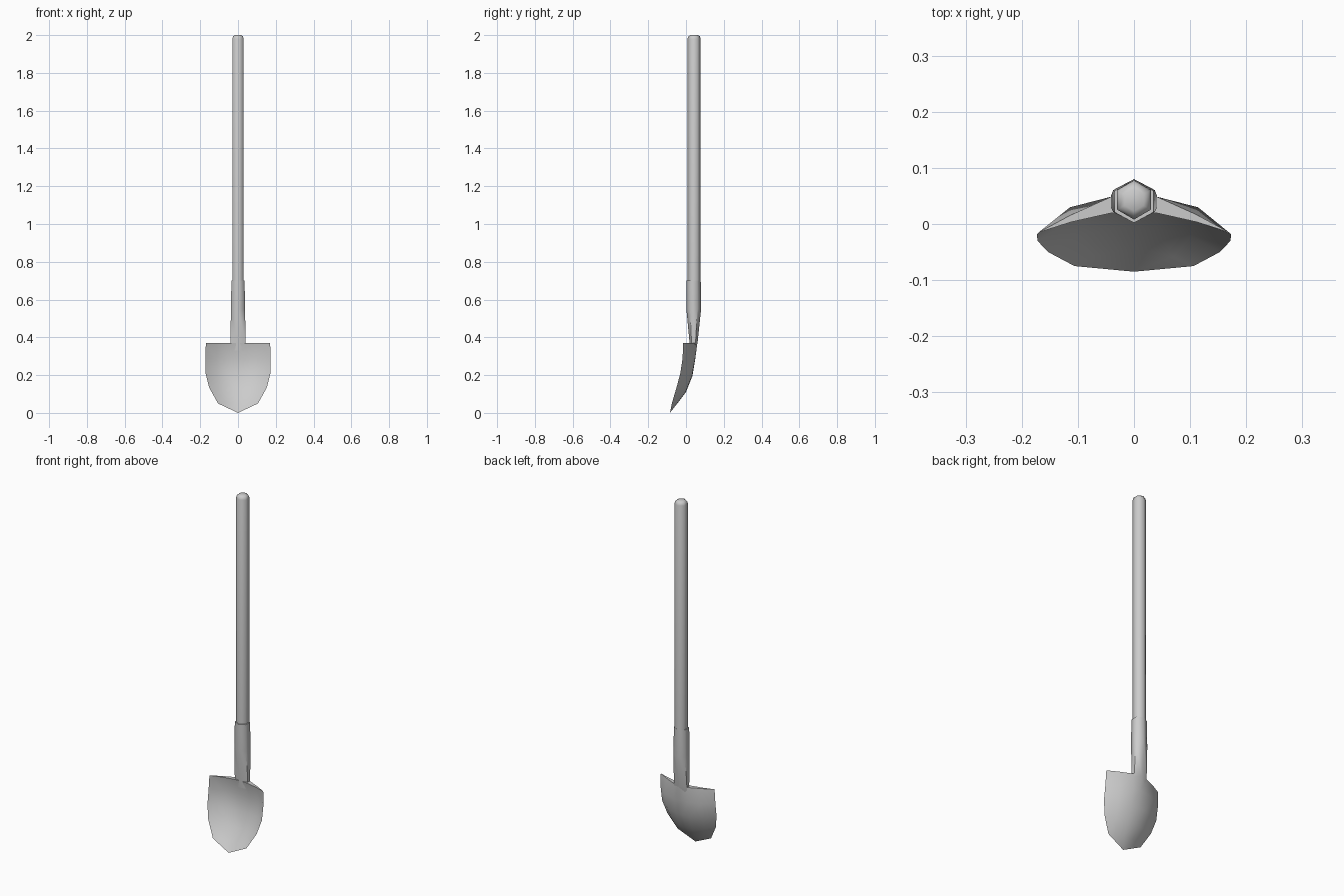
import bpy, bmesh
from math import sin, cos, pi, radians

if "Cube" in bpy.data.objects:
    bpy.data.objects.remove(bpy.data.objects["Cube"])

def finish(name, bm):
    bmesh.ops.remove_doubles(bm, verts=bm.verts, dist=1e-5)
    bmesh.ops.recalc_face_normals(bm, faces=bm.faces)
    me = bpy.data.meshes.new(name)
    bm.to_mesh(me)
    bm.free()
    ob = bpy.data.objects.new(name, me)
    bpy.context.collection.objects.link(ob)
    bpy.ops.object.select_all(action='DESELECT')
    ob.select_set(True)
    bpy.context.view_layer.objects.active = ob
    bpy.ops.object.shade_smooth_by_angle(angle=radians(65))
    return ob

def hex_loft(name, rings):
    """Six-sided loft; each ring is (z, centre y, half width x, half depth y)."""
    bm = bmesh.new()
    loops = []
    for z, cy, hx, hy in rings:
        loops.append([bm.verts.new((hx / cos(pi / 6) * sin(i * pi / 3),
                                    cy + hy * cos(i * pi / 3), z)) for i in range(6)])
    for a, b in zip(loops, loops[1:]):
        for i in range(6):
            j = (i + 1) % 6
            bm.faces.new((a[i], a[j], b[j], b[i]))
    bm.faces.new(loops[0])
    bm.faces.new(loops[-1])
    return finish(name, bm)

# Long handle with a rounded end
hex_loft("handle", [(0.60, 0.043, 0.030, 0.035), (1.98, 0.043, 0.030, 0.035),
                    (1.994, 0.043, 0.026, 0.030), (2.0, 0.043, 0.017, 0.020)])

# Metal socket tapering into the blade
hex_loft("socket", [(0.33, 0.037, 0.036, 0.014), (0.37, 0.040, 0.041, 0.021),
                    (0.55, 0.041, 0.037, 0.039), (0.70, 0.040, 0.035, 0.038)])

# Dished blade: rim x, rim y, rim z, centre y, centre z, curve power, centre thickness
rows = [(0.170, -0.015, 0.37, 0.060, 0.370, 1.3, 0.038),
        (0.173, -0.018, 0.29, 0.049, 0.285, 3.0, 0.014),
        (0.172, -0.030, 0.21, 0.034, 0.195, 2.4, 0.008),
        (0.153, -0.050, 0.135, 0.000, 0.110, 2.2, 0.006),
        (0.106, -0.075, 0.05, -0.042, 0.055, 2.0, 0.005),
        (0.000, -0.085, 0.0, -0.085, 0.000, 1.0, 0.000)]
fracs = [-1, -0.66, -0.25, 0, 0.25, 0.66, 1]

bm = bmesh.new()
def sheet(front):
    grid = []
    for rx, ry, rz, cy, cz, p, t in rows[:-1]:
        line = []
        for f in fracs:
            a = abs(f)
            y = cy - (cy - ry) * a ** p
            if front:
                y -= t * (1 - a)
            line.append(bm.verts.new((rx * f, y, cz + (rz - cz) * a * a)))
        grid.append(line)
    tip = bm.verts.new((0, rows[-1][1], rows[-1][2]))
    for a, b in zip(grid, grid[1:]):
        for i in range(len(fracs) - 1):
            bm.faces.new((a[i], a[i + 1], b[i + 1], b[i]))
    for i in range(len(fracs) - 1):
        bm.faces.new((grid[-1][i], grid[-1][i + 1], tip))
    return grid[0]

top_back, top_front = sheet(False), sheet(True)
# Shoulder strip closing the top edge
n = len(fracs)
bm.faces.new((top_back[0], top_back[1], top_front[1]))
for i in range(1, n - 2):
    bm.faces.new((top_back[i], top_back[i + 1], top_front[i + 1], top_front[i]))
bm.faces.new((top_back[n - 2], top_back[n - 1], top_front[n - 2]))
finish("blade", bm)
